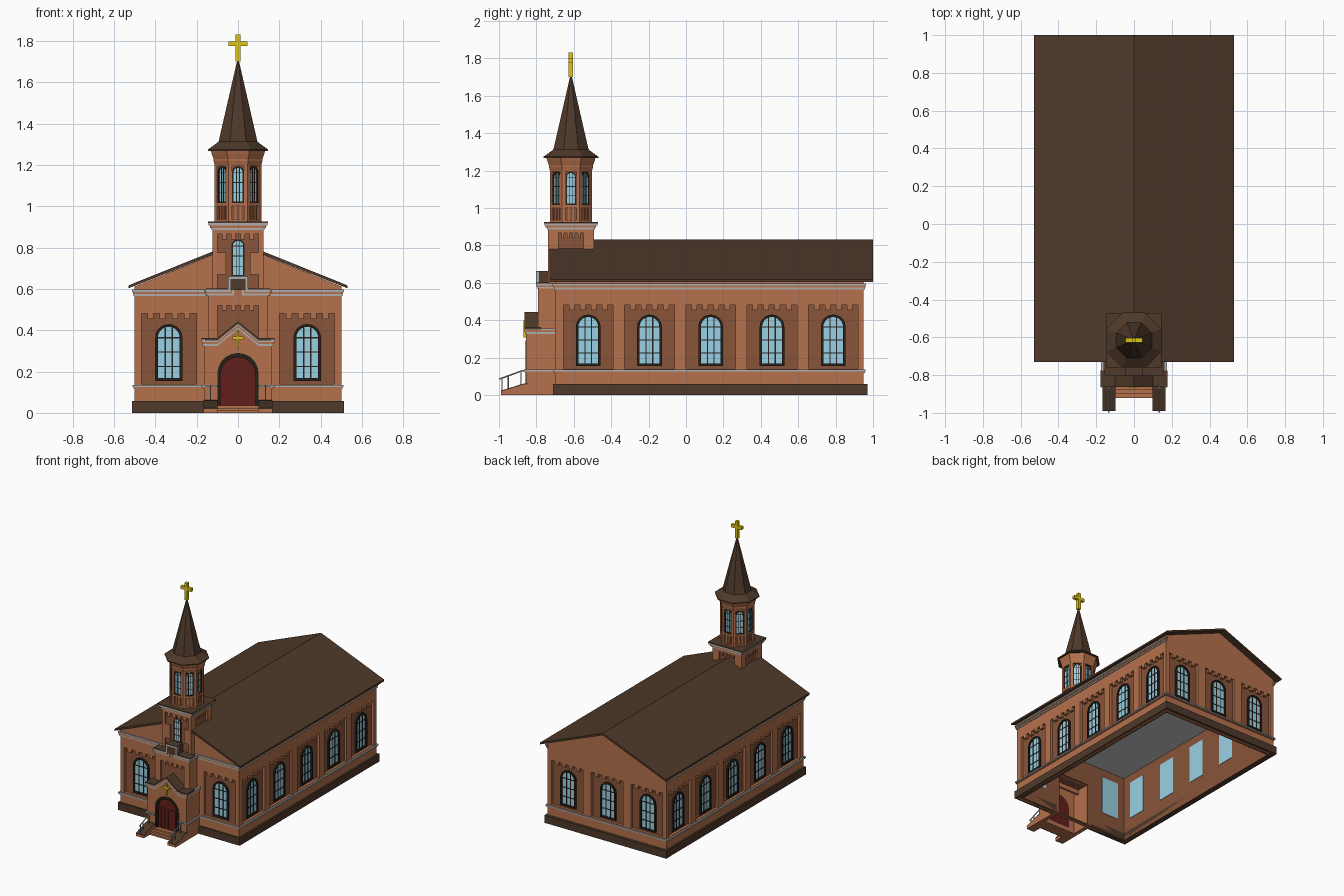
import bpy, bmesh
from math import pi, cos, sin, tan, radians
from mathutils import Matrix, Vector

if "Cube" in bpy.data.objects:
    bpy.data.objects.remove(bpy.data.objects["Cube"])


def material(name, r, g, b):
    m = bpy.data.materials.new(name)
    m.diffuse_color = (r, g, b, 1)
    m.use_nodes = True
    m.node_tree.nodes["Principled BSDF"].inputs["Base Color"].default_value = m.diffuse_color
    return m


BRICK = material("brick", .46, .165, .072)
DARK = material("dark_brick", .25, .09, .042)
ROOF = material("roof_brown", .077, .041, .023)
GLASS = material("glass", .32, .64, .78)
FRAME = material("frame", .02, .014, .01)
DOOR = material("door_red", .12, .014, .011)
GOLD = material("gold", .75, .56, .006)
TRIM = material("trim_grey", .42, .42, .42)


def add(name, mesh, mat):
    ob = bpy.data.objects.new(name, mesh)
    bpy.context.collection.objects.link(ob)
    if mat:
        mesh.materials.append(mat)
    return ob


def face(x, y, deg):
    """Wall frame: local x along the wall, local y up, local z outward (0 deg faces -y)."""
    return Matrix.Translation((x, y, 0)) @ Matrix.Rotation(radians(deg), 4, 'Z') @ Matrix.Rotation(pi / 2, 4, 'X')


def plate(name, F, loops, d0, d1, mat):
    """Flat outlines (inner loops become holes) extruded from depth d0 to d1."""
    cu = bpy.data.curves.new(name, 'CURVE')
    cu.dimensions, cu.fill_mode, cu.extrude = '2D', 'BOTH', (d1 - d0) / 2
    for loop in loops:
        s = cu.splines.new('POLY')
        s.points.add(len(loop) - 1)
        for p, (x, z) in zip(s.points, loop):
            p.co = (x, z, 0, 1)
        s.use_cyclic_u = True
    tmp = bpy.data.objects.new(name, cu)
    mesh = bpy.data.meshes.new_from_object(tmp)
    bpy.data.objects.remove(tmp)
    mesh.materials.clear()
    mesh.transform(F @ Matrix.Translation((0, 0, (d0 + d1) / 2)))
    bm = bmesh.new()
    bm.from_mesh(mesh)
    bmesh.ops.remove_doubles(bm, verts=bm.verts, dist=1e-5)
    bmesh.ops.recalc_face_normals(bm, faces=bm.faces)
    for f in bm.faces:
        f.smooth = False
    bm.to_mesh(mesh)
    bm.free()
    return add(name, mesh, mat)


def box(name, x0, x1, y0, y1, z0, z1, mat):
    bm = bmesh.new()
    M = Matrix.Translation(((x0 + x1) / 2, (y0 + y1) / 2, (z0 + z1) / 2)) @ Matrix.Diagonal((x1 - x0, y1 - y0, z1 - z0, 1))
    bmesh.ops.create_cube(bm, size=1, matrix=M)
    mesh = bpy.data.meshes.new(name)
    bm.to_mesh(mesh)
    bm.free()
    return add(name, mesh, mat)


def octagon(name, y, rings, mat):
    """Eight-sided turned solid from (apothem, z) rings."""
    bm = bmesh.new()
    R = [[bm.verts.new((a / cos(pi / 8) * cos(pi / 8 + k * pi / 4), y + a / cos(pi / 8) * sin(pi / 8 + k * pi / 4), z))
          for k in range(8)] for a, z in rings]
    for a, b in zip(R, R[1:]):
        for k in range(8):
            bm.faces.new((a[k], a[k - 7], b[k - 7], b[k]))
    bm.faces.new(R[0][::-1])
    bm.faces.new(R[-1])
    mesh = bpy.data.meshes.new(name)
    bm.to_mesh(mesh)
    bm.free()
    return add(name, mesh, mat)


def rod(name, a, b, r, mat):
    a, b = Vector(a), Vector(b)
    bm = bmesh.new()
    M = Matrix.Translation((a + b) / 2) @ (b - a).to_track_quat('Z', 'Y').to_matrix().to_4x4()
    bmesh.ops.create_cone(bm, cap_ends=True, segments=6, radius1=r, radius2=r, depth=(b - a).length, matrix=M)
    mesh = bpy.data.meshes.new(name)
    bm.to_mesh(mesh)
    bm.free()
    return add(name, mesh, mat)


def rect(x0, x1, z0, z1):
    return [(x0, z0), (x1, z0), (x1, z1), (x0, z1)]


def sym(right):
    return right + [(-x, z) for x, z in reversed(right) if x > 0]


def arch(cx, hw, z0, z1, n=10):
    return [(cx - hw, z0), (cx + hw, z0)] + [(cx + hw * cos(k * pi / n), z1 - hw + hw * sin(k * pi / n)) for k in range(n + 1)]


def cren(cx, hw, z0, z1, teeth=4, drop=.025):
    """Panel with a toothed top edge."""
    n, pts = 2 * teeth + 1, [(cx - hw, z0), (cx + hw, z0)]
    for k in range(n):
        z = z1 - drop * (k % 2)
        pts += [(cx + hw - 2 * hw * k / n, z), (cx + hw - 2 * hw * (k + 1) / n, z)]
    return pts


def windows(name, F, xs, hw, z0, z1, d, t):
    """Row of arched windows: frame, glass and glazing bars, back face at depth d."""
    inner = [arch(x, hw - t, z0 + t, z1 - t) for x in xs]
    plate(name + "_frames", F, [arch(x, hw, z0, z1) for x in xs] + inner, d, d + t * .9, FRAME)
    plate(name + "_glass", F, [arch(x, hw - t / 2, z0 + t / 2, z1 - t / 2) for x in xs], d - .006, d + .003, GLASS)
    b, w, spring = t / 4, hw - t, z1 - hw
    plate(name + "_bars_up", F, [rect(x + s * w / 3 - b, x + s * w / 3 + b, z0 + t, spring + .94 * w)
                                 for x in xs for s in (-1, 1)], d, d + .006, FRAME)
    plate(name + "_bars_across", F, [rect(x - w, x + w, z - b, z + b) for x in xs
                                     for z in [z0 + (spring - z0) * k / 3 for k in (1, 2, 3)]], d, d + .005, FRAME)


# Main walls: outer skin with toothed panels, darker backing with arched windows
gable = sym([(.5, 0), (.5, .612), (0, .814)])
door_gap = [rect(-.13, .13, .01, .33)]
walls = [("front", face(0, -.70, 0), gable, .5, [-.335, .335], door_gap),
         ("back", face(0, .95, 180), gable, .5, [-.335, 0, .335], [])]
for nm, sx, deg in (("right", 1, 90), ("left", -1, 270)):
    walls.append((nm, face(sx * .5, .125, deg), rect(-.825, .825, 0, .612), .825,
                  [k * .3275 + sx * .007 for k in range(-2, 3)], []))
for nm, F, outline, w, xs, gap in walls:
    plate(nm + "_wall", F, [outline] + gap + [cren(x, .133, .14, .48) for x in xs], -.02, 0, BRICK)
    back = [(max(-w + .02, min(w - .02, x)), z) for x, z in outline]
    plate(nm + "_wall_panels", F, [back] + gap + [arch(x, .06, .16, .42) for x in xs], -.032, -.02, DARK)
    windows(nm + "_window", F, xs, .066, .155, .43, -.02, .013)
    plate(nm + "_inner_glass", F, [rect(x - .072, x + .072, .15, .44) for x in xs], -.036, -.033, GLASS)
    # Plinth, string course and cornice, broken at the porch
    spans = [(-1, -.16), (.16, 1)] if nm == "front" else [(-1, 1)]
    for z0, z1, d, mat, part in ((0, .058, .012, ROOF, "plinth"), (.118, .126, .006, BRICK, "string_course_low"),
                                 (.126, .136, .011, TRIM, "string_course"), (.565, .575, .006, TRIM, "cornice_low"),
                                 (.575, .586, .009, BRICK, "cornice_mid"), (.586, .597, .013, TRIM, "cornice_top")):
        if nm == "back" and "cornice" in part:
            continue
        if nm == "back" and part == "plinth":
            d = .02
        plate(nm + "_" + part, F, [rect(a if abs(a) < 1 else a * (w + min(d, .013)), b if abs(b) < 1 else b * (w + min(d, .013)), z0, z1)
                                   for a, b in spans], -.032 if part == "plinth" else -.005, d, mat)

# Main roof (open where the tower stands) and ceiling
plate("main_roof", face(0, 0, 0), [[(.53, .603), (.53, .617), (0, .83), (-.53, .617), (-.53, .603), (0, .814)]], -1, .50, ROOF)
for s in (-1, 1):
    plate("roof_beside_tower", face(0, 0, 0), [[(s * .53, .603), (s * .53, .617), (s * .115, .784), (s * .115, .768)]], .50, .73, ROOF)
box("ceiling", -.47, .47, -.67, .92, .505, .515, None)

# Stepped centre bay above the porch
F = face(0, -.79, 0)
box("bay_core", -.143, .143, -.775, -.69, .335, .585, DARK)
plate("bay_front", F, [rect(-.145, .145, .3, .59), cren(0, .10, .34, .52, 4)], -.016, 0, BRICK)
for s in (-1, 1):
    box("bay_side", *sorted((s * .135, s * .145)), -.789, -.69, .335, .59, BRICK)
box("bay_step", -.04, .04, -.79, -.72, .585, .65, BRICK)
for o, i, d, mat, nm in ((0, .012, .012, TRIM, "upper"), (.011, .02, .008, BRICK, "middle"), (.019, .029, .006, TRIM, "lower")):
    right = [(.155, .597 - i), (.155, .597 - o), (.048 - o, .597 - o), (.048 - o, .66 - o)]
    inside = [(.048 - i, .66 - i), (.048 - i, .597 - i)]
    plate("bay_cornice_" + nm, F, [sym(right) + [(-x, z) for x, z in inside[::-1]] + inside], -.005, d, mat)
    for s in (-1, 1):
        box("bay_cornice_side_" + nm, *sorted((s * .14, s * (.145 + d))), -.79 - d, -.70, .597 - i, .597 - o, mat)
plate("bay_cap", F, [sym([(.155, .595), (.155, .601), (.048, .601), (.048, .663)])], -.06, .011, ROOF)

# Porch with arched door
F = face(0, -.855, 0)
plate("porch_front", F, [sym([(.165, 0), (.165, .345), (.105, .345), (0, .43)]), arch(0, .088, .03, .27)], -.03, 0, BRICK)
for s in (-1, 1):
    box("porch_side", *sorted((s * .135, s * .165)), -.854, -.69, 0, .345, BRICK)
    for z0, z1, d, mat in ((.126, .136, .011, TRIM), (.118, .126, .006, BRICK), (.327, .336, .005, TRIM),
                           (.336, .346, .008, BRICK), (.346, .356, .011, TRIM)):
        box("porch_side_band", *sorted((s * .16, s * (.165 + d))), -.855 - d, -.69, z0, z1, mat)
    box("porch_front_band", *sorted((s * .10, s * .17)), -.866, -.85, .126, .136, TRIM)
for t, d, mat, nm in ((0, .009, TRIM, "upper"), (.01, .006, BRICK, "middle"), (.02, .004, TRIM, "lower")):
    top = sym([(.175, .355 - t), (.10, .355 - t), (0, .436 - t)])
    plate("porch_cornice_" + nm, F, [top + [(x, z - .011) for x, z in top[::-1]]], -.005, d, mat)
top = sym([(.177, .362), (.10, .362), (0, .443)])
plate("porch_roof", F, [top + [(x, z - .012) for x, z in top[::-1]]], -.08, .009, ROOF)
plate("door_frame", F, [arch(0, .10, .03, .29), arch(0, .084, .0305, .27)], -.02, .003, FRAME)
plate("door", F, [arch(0, .088, .03, .272)], -.03, -.018, DOOR)
plate("door_battens", F, [rect(x - .002, x + .002, .04, .18) for x in (-.06, -.03, 0, .03, .06)]
      + [rect(-.084, .084, .183, .19)], -.02, -.013, DOOR)
plate("porch_cross", F, [sym([(.006, .308), (.006, .355), (.027, .355), (.027, .369), (.006, .369), (.006, .397)])], 0, .013, GOLD)

# Entrance steps, cheek walls and handrails
for k in range(3):
    box("step", -.105, .105, -.92 + .022 * k, -.845, .012 * k, .012 * (k + 1), BRICK)
for s in (-1, 1):
    x = s * .133
    plate("cheek_wall", face(x, 0, 90), [[(-.99, 0), (-.845, 0), (-.845, .058), (-.875, .054), (-.99, .018)]], -.033, .033, BRICK)
    plate("cheek_cap", face(x, 0, 90), [[(-.99, .018), (-.875, .054), (-.845, .058), (-.845, .063), (-.875, .059), (-.99, .023)]],
          -.034, .034, ROOF)
    rod("handrail", (x, -.998, .085), (x, -.875, .13), .004, TRIM)
    rod("handrail_end", (x, -.875, .13), (x, -.85, .13), .004, TRIM)
    for y, z0, z1 in ((-.984, .02, .089), (-.95, .03, .103), (-.882, .05, .127)):
        rod("handrail_post", (x, y, z0), (x, y, z1), .0035, TRIM)

# Square tower base
TY = -.615
box("tower_core", -.11, .11, TY - .11, TY + .11, .52, .89, DARK)
for k in range(4):
    a = k * pi / 2
    F = face(.123 * sin(a), TY - .123 * cos(a), k * 90)
    hw = .10 if k == 0 else .066
    plate("tower_wall", F, [rect(-.123, .123, .56, .89), cren(0, hw, .60, .865, 4)], -.015, 0, BRICK)
    if k == 0:
        plate("tower_side_panels", F, [rect(s * .08 - .022, s * .08 + .022, .67, .775) for s in (-1, 1)], -.014, -.003, BRICK)
        windows("tower_window", F, [0], .032, .66, .84, -.013, .007)
for nm, r, z0, z1, mat in (("low", .128, .885, .895, TRIM), ("mid", .135, .895, .906, BRICK),
                           ("top", .142, .906, .918, TRIM), ("cap", .145, .918, .925, ROOF)):
    box("tower_cornice_" + nm, -r, r, TY - r, TY + r, z0, z1, mat)

# Octagonal belfry
octagon("belfry_core", TY, [(.101, .92), (.101, 1.25)], DARK)
A = .113
w = A * tan(pi / 8)
for k in range(8):
    a = k * pi / 4
    F = face(A * sin(a), TY - A * cos(a), k * 45)
    plate("belfry_wall", F, [rect(-w, w, .92, 1.205), rect(-.03, .03, 1.015, 1.195), rect(-.03, .03, .935, 1.0)], -.013, 0, BRICK)
    plate("belfry_posts", F, [rect(x - .005, x + .005, .935, 1.0) for x in (-.012, .012)], -.013, -.005, BRICK)
    windows("belfry_window", F, [0], .029, 1.016, 1.193, -.011, .007)
octagon("belfry_flare", TY, [(.113, 1.20), (.118, 1.22), (.118, 1.228), (.126, 1.25), (.132, 1.272)], BRICK)

# Spire and cross
octagon("spire", TY, [(.146, 1.268), (.146, 1.274), (.094, 1.312), (.004, 1.705)], ROOF)
plate("spire_cross", face(0, TY, 0), [sym([(.011, 1.70), (.011, 1.775), (.045, 1.775), (.045, 1.798), (.011, 1.798), (.011, 1.83)])],
      -.012, .012, GOLD)
